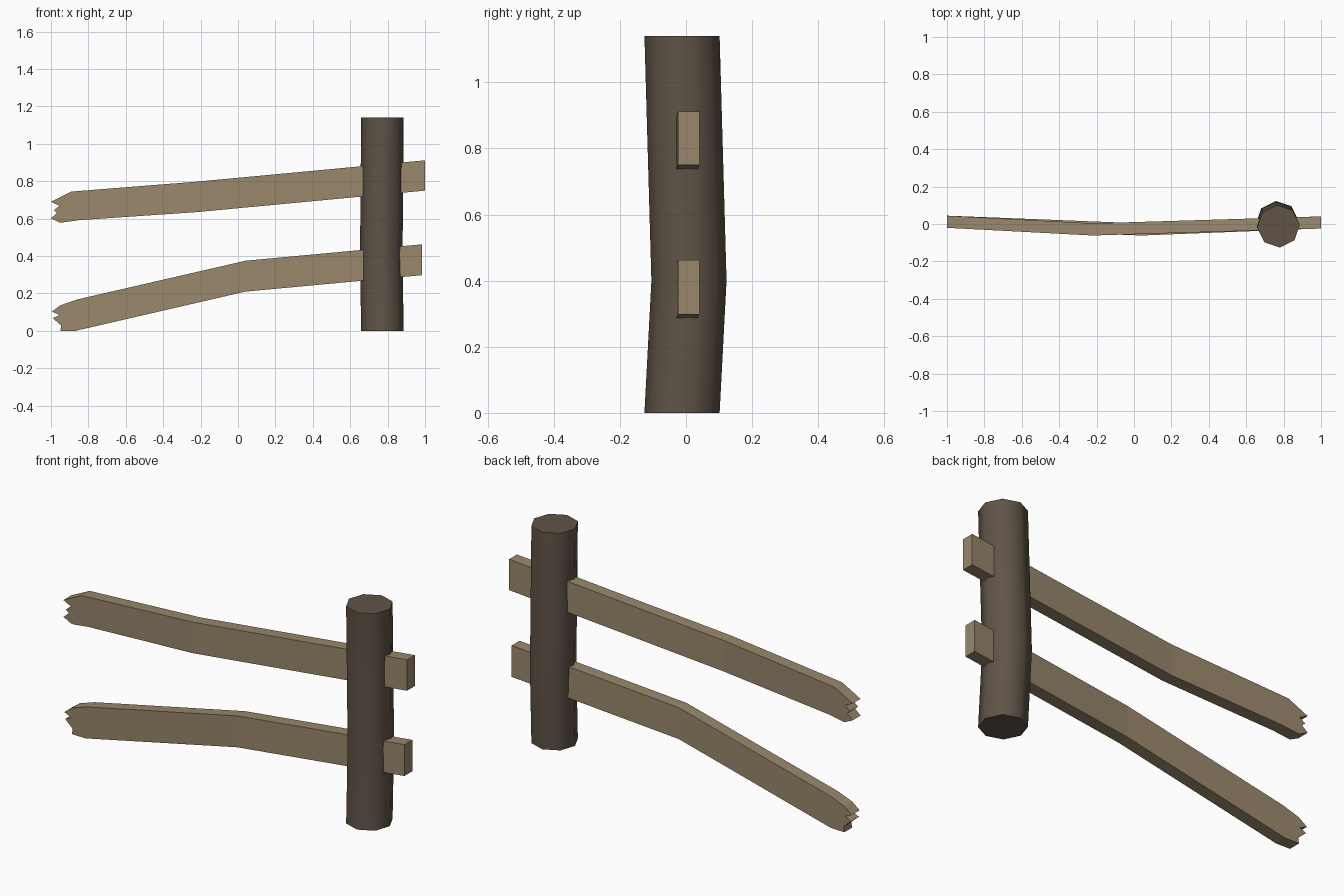
import bpy, bmesh, math

if "Cube" in bpy.data.objects:
    bpy.data.objects.remove(bpy.data.objects["Cube"])


def material(name, rgb):
    m = bpy.data.materials.new(name)
    m.diffuse_color = (*rgb, 1)
    m.use_nodes = True
    m.node_tree.nodes["Principled BSDF"].inputs["Base Color"].default_value = m.diffuse_color
    return m


def make_object(name, bm, mat):
    bmesh.ops.recalc_face_normals(bm, faces=bm.faces[:])
    me = bpy.data.meshes.new(name)
    bm.to_mesh(me)
    bm.free()
    me.materials.append(mat)
    ob = bpy.data.objects.new(name, me)
    bpy.context.collection.objects.link(ob)
    return ob


def path_y(x, path):
    # centre line of a rail seen from above, piecewise linear
    (x0, y0), (x1, y1), (x2, y2) = path
    if x < x1:
        return y0 + (y1 - y0) * (x - x0) / (x1 - x0)
    return y1 + (y2 - y1) * (x - x1) / (x2 - x1)


def rail(name, kink, end, broken, path, mat, half=0.0325):
    # kink and end are (x, bottom z, top z); broken runs from top to bottom
    kx, kb, kt = kink
    ex, eb, et = end
    outline = [(kx, kb), (ex, eb), (ex, et), (kx, kt)] + broken
    bm = bmesh.new()
    sides = [[bm.verts.new((x, path_y(x, path) + s, z)) for x, z in outline]
             for s in (-half, half)]
    for v in sides:
        bm.faces.new(v[:4])            # straight half
        bm.faces.new([v[0], *v[3:]])   # half with splintered end
    n = len(outline)
    for i in range(n):
        j = (i + 1) % n
        bm.faces.new([sides[0][i], sides[0][j], sides[1][j], sides[1][i]])
    return make_object(name, bm, mat)


rail_wood = material("weathered tan wood", (0.32, 0.245, 0.15))
post_wood = material("dark brown wood", (0.115, 0.088, 0.063))

# Rails with splintered left ends
rail("upper_rail", (-0.22, 0.635, 0.798), (1.0, 0.75, 0.912),
     [(-0.89, 0.745), (-1.0, 0.69), (-0.955, 0.668), (-0.985, 0.645),
      (-0.968, 0.63), (-1.0, 0.602), (-0.95, 0.578), (-0.85, 0.592)],
     [(-1, 0.012), (-0.22, -0.029), (1, 0.008)], rail_wood)
rail("lower_rail", (0.04, 0.21, 0.375), (0.985, 0.298, 0.463),
     [(-0.86, 0.168), (-0.95, 0.137), (-0.995, 0.103), (-0.955, 0.085),
      (-0.99, 0.068), (-0.945, 0.028), (-0.95, 0.0), (-0.87, 0.0)],
     [(-1, 0.012), (0.04, -0.029), (0.985, 0.008)], rail_wood)

# Post: eight sides, slightly bent at the middle ring
bm = bmesh.new()
rings = []
for cx, cy, z in [(0.772, -0.012, 0), (0.766, 0.009, 0.4), (0.772, -0.012, 1.14)]:
    rings.append([bm.verts.new((cx + 0.114 * math.cos(a), cy + 0.114 * math.sin(a), z))
                  for a in (math.radians(45 * i + 4) for i in range(8))])
for lo, hi in zip(rings, rings[1:]):
    for i in range(8):
        j = (i + 1) % 8
        bm.faces.new([lo[i], lo[j], hi[j], hi[i]])
bm.faces.new(rings[0])
bm.faces.new(rings[-1])
post = make_object("post", bm, post_wood)
bpy.context.view_layer.objects.active = post
post.select_set(True)
bpy.ops.object.shade_smooth_by_angle(angle=math.radians(60))
